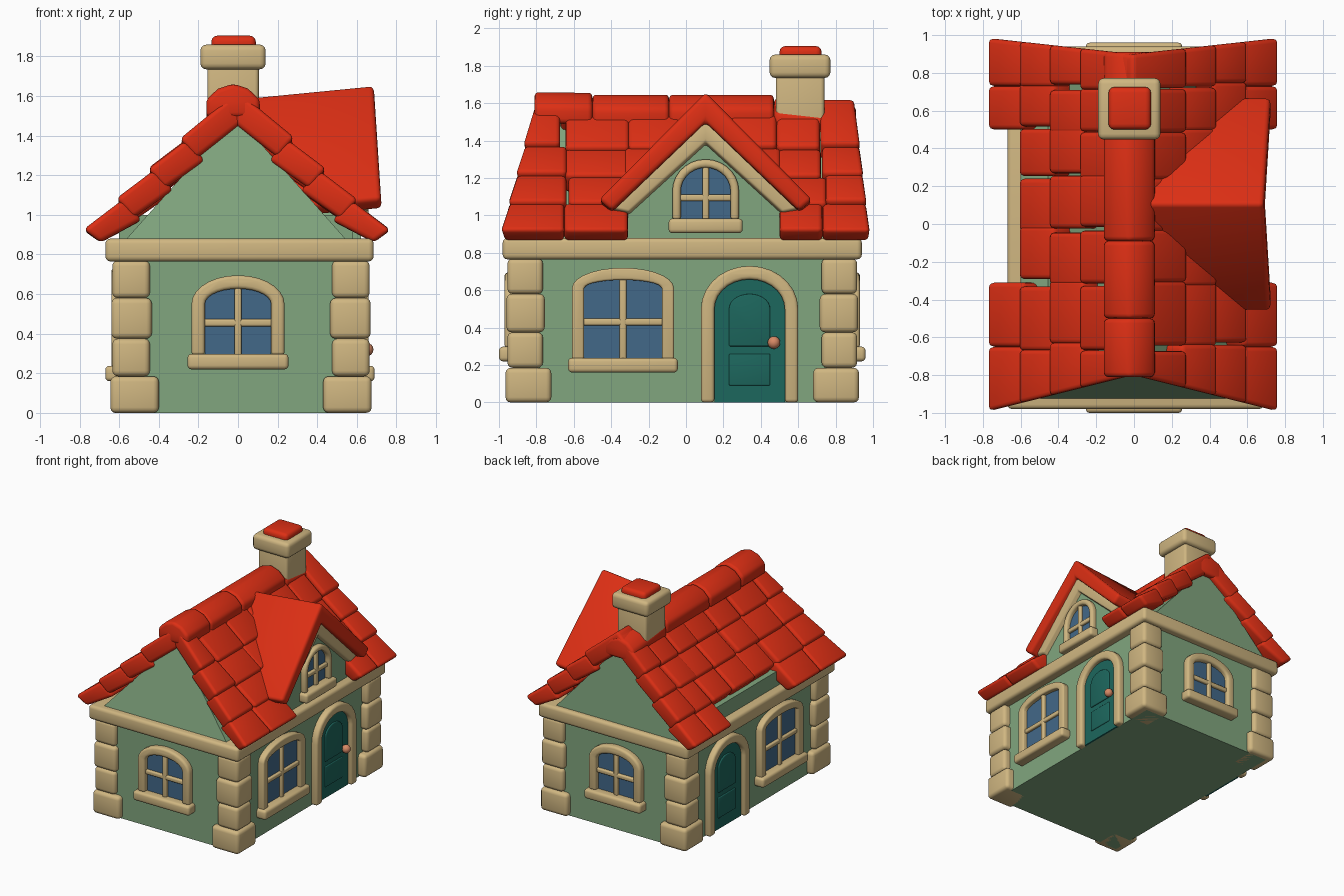
import bpy, bmesh, math, random
from mathutils import Vector

random.seed(4)
cube = bpy.data.objects.get("Cube")
if cube:
    bpy.data.objects.remove(cube, do_unlink=True)


def material(name, rgb):
    m = bpy.data.materials.new(name)
    m.use_nodes = True
    m.diffuse_color = (*rgb, 1)
    m.node_tree.nodes["Principled BSDF"].inputs["Base Color"].default_value = (*rgb, 1)
    return m


RED = material("red roof", (0.72, 0.028, 0.007))
CREAM = material("cream stone", (0.63, 0.47, 0.22))
GREEN = material("green plaster", (0.22, 0.38, 0.21))
BLUE = material("blue glass", (0.055, 0.14, 0.25))
TEAL = material("teal door", (0.012, 0.135, 0.11))
COPPER = material("copper knob", (0.68, 0.25, 0.13))


def finish(name, bm, mat):
    me = bpy.data.meshes.new(name)
    bm.to_mesh(me)
    bm.free()
    me.materials.append(mat)
    ob = bpy.data.objects.new(name, me)
    bpy.context.collection.objects.link(ob)
    bpy.ops.object.select_all(action='DESELECT')
    ob.select_set(True)
    bpy.context.view_layer.objects.active = ob
    bpy.ops.object.shade_smooth_by_angle(angle=math.radians(48))
    return ob


def solid(name, lofts, mat, bevel=0.0):
    """Each loft joins two matching point loops into a closed, rounded block."""
    bm = bmesh.new()
    for a, b in lofts:
        va = [bm.verts.new(p) for p in a]
        vb = [bm.verts.new(p) for p in b]
        n = len(va)
        faces = [bm.faces.new(va), bm.faces.new(vb[::-1])]
        for i in range(n):
            j = (i + 1) % n
            faces.append(bm.faces.new((va[j], va[i], vb[i], vb[j])))
        bmesh.ops.recalc_face_normals(bm, faces=faces)
        if bevel:
            edges = {e for f in faces for e in f.edges}
            sharp = [e for e in edges if e.calc_face_angle(0) > 0.5]
            bmesh.ops.bevel(bm, geom=sharp, offset=bevel, segments=3, profile=0.5,
                            affect='EDGES', clamp_overlap=True)
    return finish(name, bm, mat)


def box(x0, x1, y0, y1, z0, z1):
    loop = [(x0, y0), (x1, y0), (x1, y1), (x0, y1)]
    return [(x, y, z0) for x, y in loop], [(x, y, z1) for x, y in loop]


# Walls, cornice and corner stones
solid("walls", [box(-0.59, 0.61, -0.92, 0.88, 0, 0.86)], GREEN)
solid("cornice", [box(-0.67, 0.685, -0.98, 0.94, 0.765, 0.88)], CREAM, 0.025)
stones = []
levels = [0, 0.185, 0.375, 0.58, 0.77]
for sx in (-1, 1):
    for sy in (-1, 1):
        for i, (w, out) in enumerate([(0.235, 0.01), (0.19, 0), (0.2, 0.005), (0.19, 0)]):
            xs = sorted(0.015 + sx * v for v in (0.65 + out, 0.65 - w))
            ys = sorted(-0.02 + sy * v for v in (0.935 + out, 0.935 - w))
            stones.append(box(*xs, *ys, levels[i], levels[i + 1]))
solid("corner_stones", stones, CREAM, 0.028)

# Gable attic with leaning ends, and the low wall under the shortened eaves
solid("gable_attic", [([(-0.58, -0.93, 0.86), (0.56, -0.93, 0.86), (-0.01, -0.77, 1.5)],
                       [(-0.58, 0.90, 0.86), (0.56, 0.90, 0.86), (-0.01, 0.86, 1.5)])], GREEN)
solid("eave_wall", [box(-0.6, 0.58, -0.5, 0.7, 0.86, 1.0)], GREEN)


# Main roof tiles in overlapping rows
def roof_line(d):
    return 1.635 - 0.95 * d


def gable_y(d, front):
    return -0.80 - 0.25 * d if front else 0.90 + 0.11 * d


edges = [0.0, 0.29, 0.45, 0.61, 0.775]
for side, label in ((-1, "right"), (1, "left")):
    tiles = []
    for row in range(4):
        d0, d1 = max(edges[row] - 0.03, 0), edges[row + 1]
        cuts = [None, -0.65, -0.31, -0.03, 0.25, 0.5, 0.73, None]
        for k in range(7):
            eave = row == 3
            if eave and 2 <= k <= 4:
                continue
            rim = k in (0, 6)
            lift = (0.015 if rim or eave else 0) + random.uniform(-0.006, 0.006)
            top0 = (d0, roof_line(d0) - 0.025 + lift)
            top1 = (d1, roof_line(d1) + 0.012 + lift)
            section = [top0, top1] + [(d - t, max(z - 0.1, 0.86))
                                      for (d, z), t in ((top1, 0.085), (top0, 0.1))]
            shift = 0 if eave else random.uniform(-0.025, 0.025)

            def loop(cut, front):
                return [(-0.005 + side * d, gable_y(d, front) if cut is None else cut + shift, z)
                        for d, z in section]
            tiles.append((loop(cuts[k], True), loop(cuts[k + 1], False)))
    solid(label + "_roof_tiles", tiles, RED, 0.025)

# Ridge caps
caps = []
half = [(0.135, 1.49), (0.135, 1.58), (0.075, 1.635)]
section = half + [(0, 1.66)] + [(-x, z) for x, z in half[::-1]]
for y0, y1, dz0, dz1 in [(-0.81, -0.5, 0.003, 0), (-0.5, -0.09, -0.01, -0.01),
                         (-0.09, 0.47, -0.01, -0.01), (0.47, 0.91, -0.03, -0.075)]:
    caps.append(([(x - 0.025, y0, z + dz0) for x, z in section],
                 [(x - 0.025, y1, z + dz1) for x, z in section]))
solid("ridge_caps", caps, RED, 0.025)

# Chimney
solid("chimney_stack", [box(-0.155, 0.105, 0.48, 0.74, 1.4, 1.76)], CREAM, 0.02)
solid("chimney_crown", [box(-0.19, 0.14, 0.447, 0.772, 1.735, 1.86)], CREAM, 0.03)
solid("chimney_lid", [box(-0.135, 0.09, 0.5, 0.725, 1.82, 1.905)], RED, 0.03)

# Dormer: wall, cream trim and pitched roof
DY = 0.105


def chevron(half_points):
    """Mirror a half outline running from outer apex to inner apex."""
    return half_points + [(-y, z) for y, z in half_points[-2:0:-1]]


def dormer(section, back, front):
    return [tuple(Vector((f(z), DY + y, z - drop)) for y, z in section)
            for f, drop in ((back, 0.06), (front, 0))]


wall = [(0, 1.46), (-0.42, 1.06), (-0.42, 0.86), (0.42, 0.86), (0.42, 1.06)]
solid("dormer_wall", [dormer(wall, lambda z: 0.1, lambda z: 0.62)], GREEN)
trim = chevron([(0, 1.51), (-0.5, 1.04), (-0.41, 1.02), (0, 1.395)])
solid("dormer_trim", [dormer(trim, lambda z: 0.5, lambda z: 0.66)], CREAM, 0.012)
slab = chevron([(0, 1.66), (-0.57, 1.085), (-0.50, 1.025), (0, 1.50)])
solid("dormer_roof", [dormer(slab, lambda z: 0.07,
                             lambda z: 0.685 + 0.065 * (1.66 - z))], RED, 0.025)


# Windows and doors, placed on a wall by (along, outward, height)
WALLS = {
    "front": lambda u, o, z: (u, -0.92 - o, z),
    "back": lambda u, o, z: (-u, 0.88 + o, z),
    "left": lambda u, o, z: (0.61 + o, u, z),
    "right": lambda u, o, z: (-0.59 - o, u, z),
}


def arch(u, w, z0, spring, top, steps=14):
    angles = [math.pi * i / steps for i in range(steps + 1)]
    return ([(u + w, z0)] + [(u + w * math.cos(a), spring + (top - spring) * math.sin(a))
                             for a in angles] + [(u - w, z0)])


def plate(place, outline, o0, o1):
    return [place(u, o0, z) for u, z in outline], [place(u, o1, z) for u, z in outline]


def bar(place, u0, u1, z0, z1, o1):
    return plate(place, [(u0, z0), (u1, z0), (u1, z1), (u0, z1)], -0.02, o1)


def frame(name, place, u, w, z0, spring, top, rim):
    outer = arch(u, w, z0, spring, top)
    inner = arch(u, w - rim, z0, spring, top - rim)
    solid(name + "_frame", [plate(place, outer + inner[::-1], -0.02, 0.05)], CREAM, 0.018)
    return inner


def window(name, wall_name, u, w, z0, spring, top, cross, rim=0.06):
    place = WALLS[wall_name]
    glass = frame(name, place, u, w, z0, spring, top, rim)
    solid(name + "_glass", [plate(place, glass, -0.01, 0.012)], BLUE)
    t = 0.018
    solid(name + "_bars", [bar(place, u - t, u + t, z0, top - rim / 2, 0.035),
                           bar(place, u - w + rim / 2, u + w - rim / 2, cross - t, cross + t, 0.033)],
          CREAM, 0.01)
    solid(name + "_sill", [bar(place, u - w - 0.02, u + w + 0.02, z0 - 0.07, z0 + 0.008, 0.08)],
          CREAM, 0.02)


for end in ("front", "back"):
    window(end + "_window", end, 0, 0.235, 0.29, 0.55, 0.695, 0.455, 0.068)
for flank in ("left", "right"):
    window(flank + "_window", flank, -0.337, 0.273, 0.23, 0.61, 0.72, 0.43, 0.065)
    place = WALLS[flank]
    leaf = frame(flank + "_door", place, 0.34, 0.26, 0, 0.5, 0.73, 0.072)
    solid(flank + "_door_leaf", [plate(place, leaf, -0.01, 0.014)], TEAL)
    panels = [plate(place, arch(0.34, 0.11, 0.3, 0.5, 0.58), 0, 0.024),
              plate(place, [(0.23, 0.09), (0.45, 0.09), (0.45, 0.26), (0.23, 0.26)], 0, 0.022)]
    solid(flank + "_door_panels", panels, TEAL, 0.007)
window("dormer_window", "left", DY, 0.178, 0.975, 1.13, 1.3, 1.095, 0.045)

# Door knob
bm = bmesh.new()
bmesh.ops.create_uvsphere(bm, u_segments=12, v_segments=8, radius=0.034)
bmesh.ops.translate(bm, verts=bm.verts, vec=(0.65, 0.47, 0.32))
finish("door_knob", bm, COPPER)
